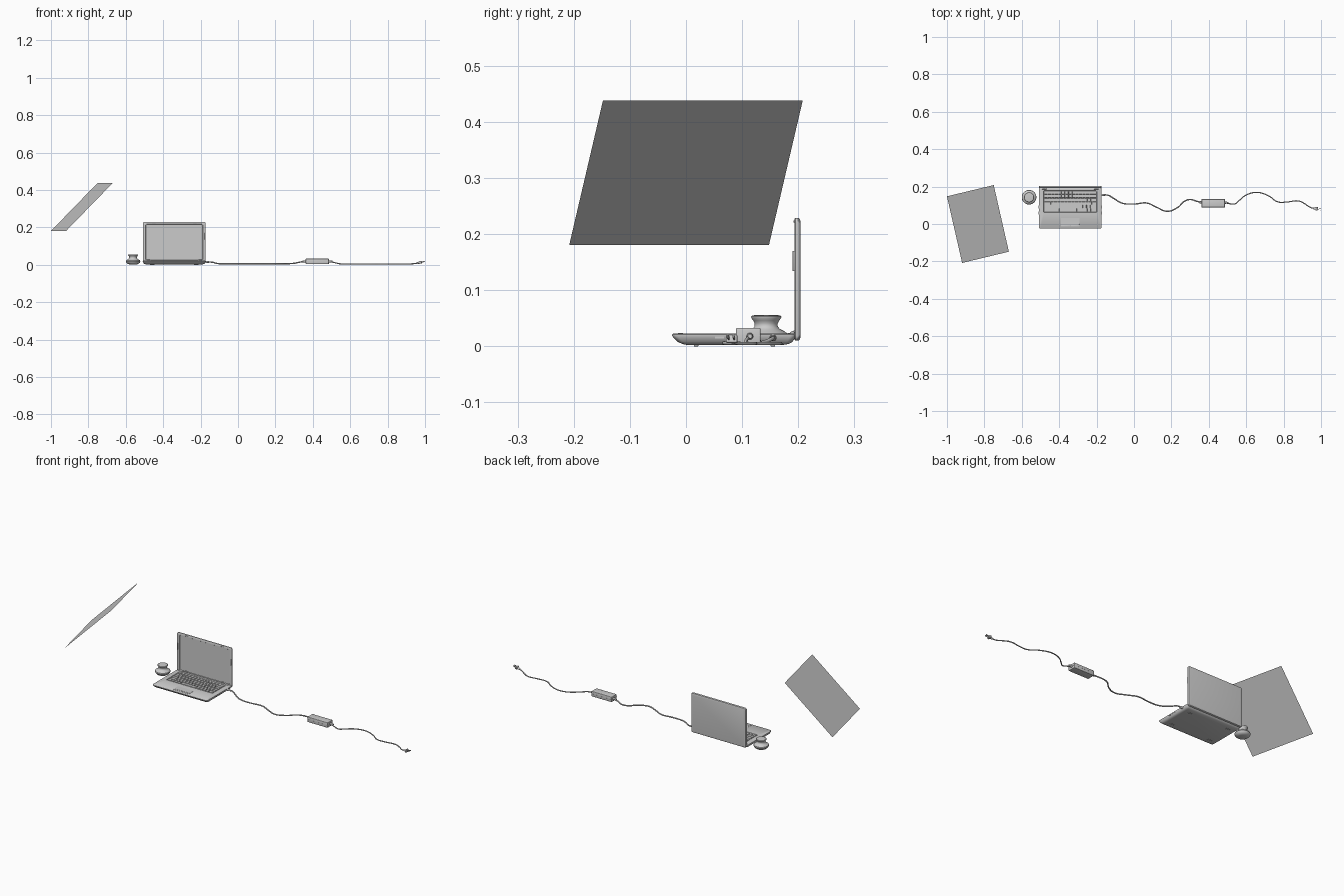
import bpy, bmesh, math
from mathutils import Vector, Matrix

if "Cube" in bpy.data.objects:
    bpy.data.objects.remove(bpy.data.objects["Cube"])


def finish(name, bm, smooth=True):
    bmesh.ops.recalc_face_normals(bm, faces=bm.faces)
    mesh = bpy.data.meshes.new(name)
    bm.to_mesh(mesh)
    bm.free()
    ob = bpy.data.objects.new(name, mesh)
    bpy.context.collection.objects.link(ob)
    if smooth:
        bpy.ops.object.select_all(action='DESELECT')
        ob.select_set(True)
        bpy.context.view_layer.objects.active = ob
        bpy.ops.object.shade_smooth_by_angle(angle=math.radians(35))
    return ob


def rounded_rect(x0, x1, y0, y1, r, n=5):
    pts = []
    for cx, cy, a in ((x1-r, y1-r, 0), (x0+r, y1-r, 90), (x0+r, y0+r, 180), (x1-r, y0+r, 270)):
        for i in range(n):
            t = math.radians(a + 90*i/(n-1))
            pts.append((cx + r*math.cos(t), cy + r*math.sin(t)))
    return pts


def loft(name, rings, place=lambda x, y, h: (x, y, h)):
    """Rings are (x0, x1, y0, y1, corner radius, height)."""
    bm = bmesh.new()
    loops = [[bm.verts.new(place(x, y, h)) for x, y in rounded_rect(x0, x1, y0, y1, r)]
             for x0, x1, y0, y1, r, h in rings]
    for a, b in zip(loops, loops[1:]):
        for i in range(len(a)):
            j = (i+1) % len(a)
            bm.faces.new((a[i], a[j], b[j], b[i]))
    bm.faces.new(loops[0])
    bm.faces.new(loops[-1])
    return finish(name, bm)


def add_box(bm, lo, hi, taper=0.0):
    lo, hi = Vector(lo), Vector(hi)
    size = hi - lo
    vs = bmesh.ops.create_cube(bm, size=1)['verts']
    for v in vs:
        k = 1 - taper if v.co.z > 0 else 1
        v.co = (lo+hi)/2 + Vector((v.co.x*size.x*k, v.co.y*size.y*k, v.co.z*size.z))


def boxes(name, items, bevel=0.0):
    bm = bmesh.new()
    for lo, hi in items:
        add_box(bm, lo, hi)
    if bevel:
        bmesh.ops.bevel(bm, geom=bm.edges[:], offset=bevel, segments=3, profile=0.5, affect='EDGES')
    return finish(name, bm)


def lathe(name, profile, matrix, n=32):
    bm = bmesh.new()
    vs = [bm.verts.new((r, 0, z)) for r, z in profile]
    es = [bm.edges.new(p) for p in zip(vs, vs[1:])]
    bmesh.ops.spin(bm, geom=vs+es, axis=(0, 0, 1), cent=(0, 0, 0), angle=2*math.pi,
                   steps=n, use_duplicate=False)
    bmesh.ops.remove_doubles(bm, verts=bm.verts[:], dist=1e-5)
    bmesh.ops.transform(bm, matrix=matrix, verts=bm.verts[:])
    return finish(name, bm)


def cable(name, pts, r):
    cu = bpy.data.curves.new(name, 'CURVE')
    cu.dimensions = '3D'
    cu.bevel_depth, cu.bevel_resolution, cu.resolution_u = r, 2, 8
    cu.use_fill_caps = True
    sp = cu.splines.new('BEZIER')
    sp.bezier_points.add(len(pts)-1)
    for p, co in zip(sp.bezier_points, pts):
        p.co = co
        p.handle_left_type = p.handle_right_type = 'AUTO'
    ob = bpy.data.objects.new(name, cu)
    bpy.context.collection.objects.link(ob)
    bpy.ops.object.select_all(action='DESELECT')
    ob.select_set(True)
    bpy.context.view_layer.objects.active = ob
    bpy.ops.object.convert(target='MESH')


ALONG_X = Matrix.Rotation(math.pi/2, 4, 'Y')
L, R = -0.509, -0.173
MID = (L+R)/2

# laptop base with curved underside and recessed keyboard well
loft("laptop_base", [
    (L+.016, R-.016, .004, .170, .008, .002),
    (L+.009, R-.009, -.006, .182, .009, .004),
    (L+.004, R-.004, -.015, .190, .010, .008),
    (L+.001, R-.001, -.022, .194, .010, .015),
    (L, R, -.025, .196, .010, .019),
    (L, R, -.025, .196, .010, .021),
    (L+.002, R-.002, -.023, .194, .009, .0225),
    (-.483, -.199, .062, .178, .004, .0225),
    (-.482, -.200, .063, .177, .004, .0195)])

# keyboard keys: six rows, with a wide space bar
bm = bmesh.new()
x0, x1, y0 = -.480, -.202, .065
pitch = .0185
for row in range(6):
    if row == 0:
        widths = [1.2, 1, 1, 1, 5.3, 1, 1, 1, 1, 1.5]
    else:
        first = (2.2, 1.8, 1.5, 1, 1)[row-1]
        widths = [first] + [1]*12 + [15-12-first]
    unit = (x1-x0)/sum(widths)
    x = x0
    for w in widths:
        add_box(bm, (x+.0012, y0+row*pitch+.0012, .019),
                (x+w*unit-.0012, y0+(row+1)*pitch-.0012, .0232), .06)
        x += w*unit
finish("keyboard_keys", bm, False)

# touchpad and its two buttons
loft("touchpad", [(-.391, -.291, -.004, .034, .004, .021), (-.390, -.292, -.003, .033, .004, .0231)])
boxes("touchpad_buttons", [((-.390, -.014, .02), (-.342, -.005, .0236)),
                           ((-.340, -.014, .02), (-.292, -.005, .0236))], .0006)
# power strip above the keyboard
boxes("control_strip", [((-.47, .181, .02), (-.21, .187, .0235))], .0006)
# underside feet
boxes("laptop_feet", [((x-.012, y-.004, 0), (x+.012, y+.004, .004))
                      for x in (L+.05, R-.05) for y in (.018, .155)], .0008)
# side ports
boxes("side_ports", [((x-.0006, y-.008, .0135), (x+.0006, y+.008, .0175))
                     for x in (L, R) for y in (.06, .09)])

# lid with rounded back and recessed screen, lofted front to back
loft("laptop_lid", [
    (L+.016, R-.016, .025, .216, .006, .1950),
    (L+.015, R-.015, .024, .217, .006, .1935),
    (L+.002, R-.002, .012, .227, .008, .1935),
    (L, R, .010, .229, .009, .1950),
    (L, R, .010, .229, .009, .2000),
    (L+.002, R-.002, .012, .227, .009, .2030),
    (L+.008, R-.008, .018, .221, .009, .2045)],
    lambda x, z, y: (x, y, z))

# hinges
for side, hx in (("left", -.480), ("right", -.202)):
    lathe("hinge_" + side, [(0, -.011), (.004, -.011), (.0045, -.010), (.0045, .010), (.004, .011), (0, .011)],
          Matrix.Translation((hx, .1895, .0225)) @ ALONG_X, 16)

# bumpers around the screen and clips on its edges
boxes("screen_bumpers", [((x-.010, .1915, z-.0015), (x+.010, .195, z+.0015))
                         for x in (MID-.11, MID+.11) for z in (.2225, .0265)], .0005)
boxes("lid_side_clips", [((x-.002, .190, .134), (x+.002, .197, .170)) for x in (L+.003, R-.003)], .0008)

# round pot beside the laptop
lathe("round_pot", [(0, .002), (.020, .002), (.029, .005), (.036, .011), (.039, .018), (.0375, .023),
                    (.032, .027), (.024, .031), (.0205, .036), (.0205, .041), (.023, .046),
                    (.0265, .050), (.027, .053), (.025, .055), (.021, .0555), (0, .0555)],
      Matrix.Translation((-.561, .143, 0)), 40)

# tilted sheet
bm = bmesh.new()
bm.faces.new([bm.verts.new(p) for p in ((-1, .148, .181), (-.919, -.208, .181),
                                        (-.669, -.148, .438), (-.75, .208, .438))])
finish("tilted_sheet", bm, False)

# power cable from laptop to adapter
cable("cable_to_laptop", [(-.172, .155, .015), (-.14, .154, .014), (-.11, .138, .007), (-.065, .112, .006),
                          (0, .107, .006), (.07, .112, .006), (.12, .09, .006), (.18, .068, .006),
                          (.235, .09, .006), (.27, .122, .006), (.30, .131, .008), (.335, .122, .015),
                          (.365, .116, .018)], .0035)
# adapter box with rounded edges, strain reliefs at both ends
boxes("adapter_box", [((.362, .089, .004), (.486, .133, .033))], .003)
boxes("adapter_seam", [((.3615, .0885, .018), (.4865, .1335, .019))])
relief = [(0, 0), (.006, 0), (.0058, .006), (.004, .018), (0, .018)]
FLIP = Matrix.Rotation(-math.pi/2, 4, 'Y')
lathe("adapter_relief_left", relief, Matrix.Translation((.362, .116, .018)) @ FLIP, 16)
lathe("adapter_relief_right", relief, Matrix.Translation((.486, .114, .018)) @ ALONG_X, 16)
lathe("laptop_power_connector", relief, Matrix.Translation((R, .155, .015)) @ ALONG_X, 16)

# power cable from adapter to wall plug
cable("cable_to_plug", [(.486, .114, .018), (.515, .108, .012), (.54, .108, .006), (.565, .128, .005),
                        (.60, .155, .005), (.66, .169, .005), (.72, .150, .005), (.77, .118, .005),
                        (.82, .118, .005), (.88, .123, .005), (.915, .107, .005), (.94, .090, .006),
                        (.965, .083, .010)], .003)

# wall plug: tapered grip, flat head and prongs, tilted slightly upward
plug = (Matrix.Translation((.958, .084, .009)) @ Matrix.Rotation(-.12, 4, 'Z')
        @ Matrix.Rotation(-.22, 4, 'Y'))
grip = lathe("plug_grip", [(0, 0), (.004, 0), (.0055, .006), (.0065, .016), (0, .016)], plug @ ALONG_X, 16)
head = boxes("plug_head", [((.014, -.010, -.007), (.024, .010, .007))], .002)
prongs = boxes("plug_prongs", [((.022, s*.005-.001, -.003), (.041, s*.005+.001, .003)) for s in (-1, 1)])
for ob in (head, prongs):
    ob.data.transform(plug)
